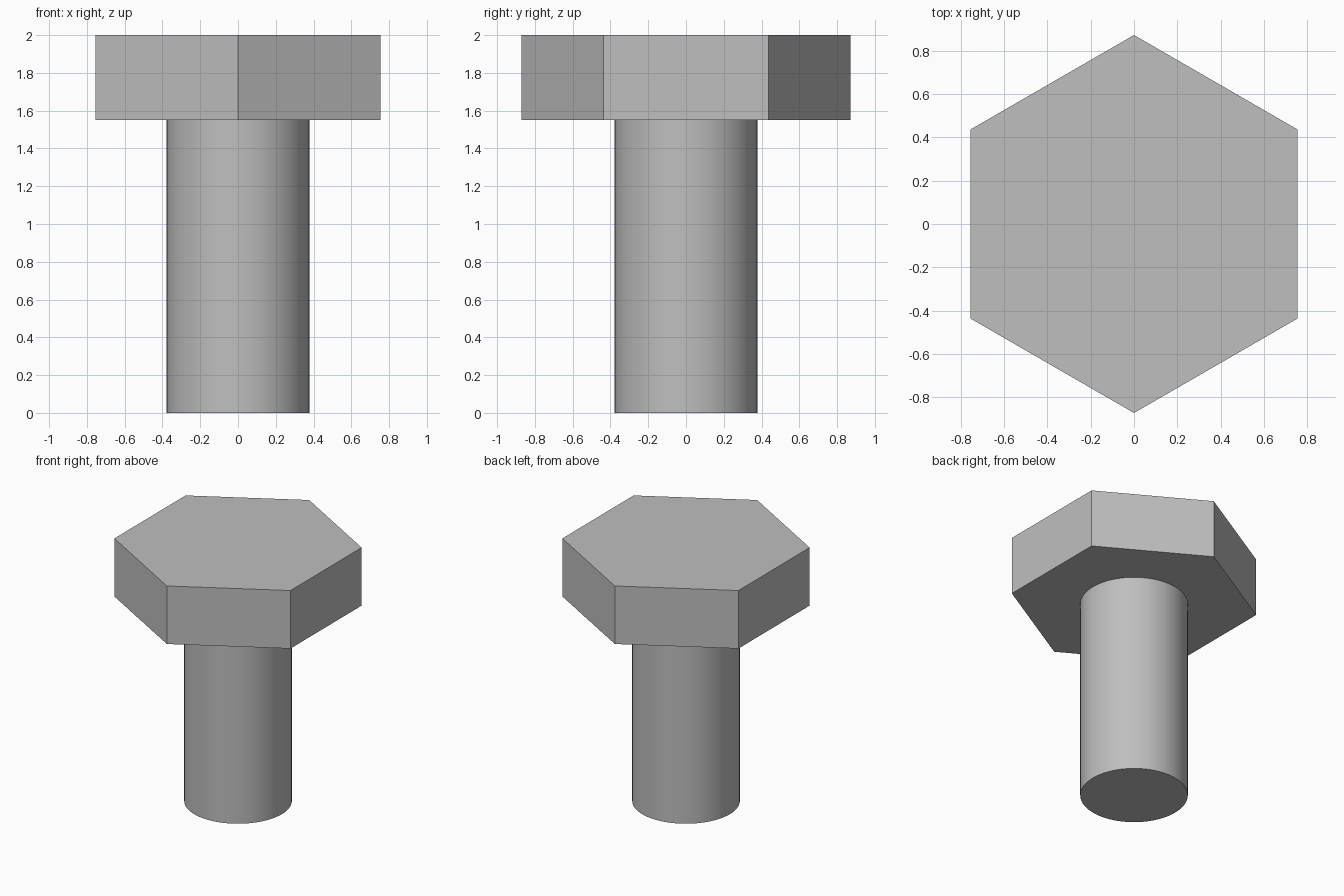
import bpy
import math

cube = bpy.data.objects.get("Cube")
if cube:
    bpy.data.objects.remove(cube, do_unlink=True)

# Single steel grey material
STEEL = (0.52, 0.52, 0.52, 1.0)
steel = bpy.data.materials.new("steel_grey")
steel.use_nodes = True
steel.diffuse_color = STEEL
steel.node_tree.nodes["Principled BSDF"].inputs["Base Color"].default_value = STEEL


def add_prism(name, sides, radius, bottom, top):
    """Upright prism with its first corner pointing along y."""
    bpy.ops.mesh.primitive_cylinder_add(
        vertices=sides, radius=radius, depth=top - bottom,
        location=(0, 0, (bottom + top) / 2))
    part = bpy.context.object
    part.name = name
    part.data.materials.append(steel)
    return part


HEAD_BOTTOM = 1.55
HEAD_RADIUS = 0.755 / math.cos(math.pi / 6)

# Hexagonal head, flat faced
add_prism("hex_head", 6, HEAD_RADIUS, HEAD_BOTTOM, 2.0)

# Round shank, smooth around and sharp at the rims
add_prism("shank", 64, 0.378, 0.0, HEAD_BOTTOM)
bpy.ops.object.shade_smooth_by_angle(angle=math.radians(30))
